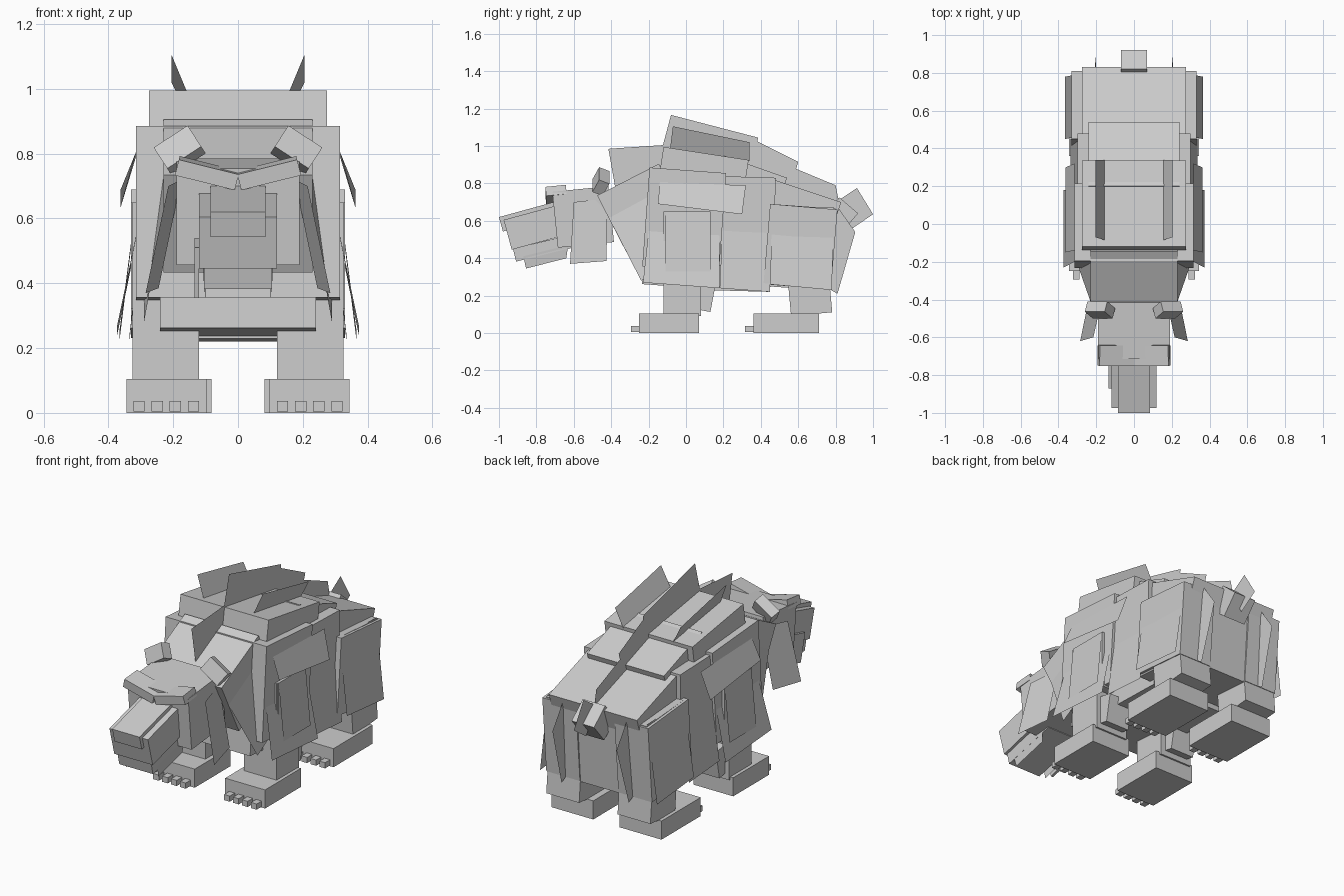
import bpy, bmesh
from math import radians
from mathutils import Vector, Matrix

cube = bpy.data.objects.get("Cube")
if cube:
    bpy.data.objects.remove(cube, do_unlink=True)

grey = bpy.data.materials.new("plain grey")
grey.use_nodes = True
COLOUR = (0.61, 0.61, 0.61, 1)
grey.diffuse_color = COLOUR
grey.node_tree.nodes["Principled BSDF"].inputs["Base Color"].default_value = COLOUR


def finish(name, bm):
    bmesh.ops.recalc_face_normals(bm, faces=bm.faces)
    mesh = bpy.data.meshes.new(name)
    bm.to_mesh(mesh)
    bm.free()
    mesh.materials.append(grey)
    ob = bpy.data.objects.new(name, mesh)
    bpy.context.collection.objects.link(ob)


def block(name, x0, x1, front, back, depth):
    """Box whose top edge runs from front to back (y, z), dropped square to it."""
    a, b = Vector(front), Vector(back)
    along = (b - a).normalized()
    down = Vector((along.y, -along.x)) * depth
    bm = bmesh.new()
    face = bm.faces.new([bm.verts.new((x0, p.x, p.y)) for p in (a, b, b + down, a + down)])
    out = bmesh.ops.extrude_face_region(bm, geom=[face])
    verts = [g for g in out["geom"] if isinstance(g, bmesh.types.BMVert)]
    bmesh.ops.translate(bm, verts=verts, vec=(x1 - x0, 0, 0))
    finish(name, bm)


def centre(name, half, front, back, depth):
    block(name, -half, half, front, back, depth)


def pair(name, x0, x1, front, back, depth):
    block("left_" + name, x0, x1, front, back, depth)
    block("right_" + name, -x1, -x0, front, back, depth)


def flap(name, corners, top_x=0, low_x=0, flare=0):
    """Thin fur sheet: two upper (y, z) corners, then two lower; flare widens its front edge."""
    sides = (("left_", 1), ("right_", -1)) if top_x else (("", 1),)
    for prefix, s in sides:
        bm = bmesh.new()
        xs = (top_x + flare, top_x, low_x, low_x + flare)
        bm.faces.new([bm.verts.new((s * x, y, z)) for x, (y, z) in zip(xs, corners)])
        finish(prefix + name, bm)


def tilted_pair(name, loc, size, pitch, roll):
    for prefix, s in (("left_", 1), ("right_", -1)):
        bm = bmesh.new()
        turn = Matrix.Rotation(radians(s * roll), 4, 'Y') @ Matrix.Rotation(radians(pitch), 4, 'X')
        mat = Matrix.Translation((s * loc[0], loc[1], loc[2])) @ turn @ Matrix.Diagonal((*size, 1))
        bmesh.ops.create_cube(bm, size=1, matrix=mat)
        finish(prefix + name, bm)


# Body
centre("shoulders", 0.315, (-0.195, 0.885), (0.215, 0.855), 0.53)
centre("chest", 0.24, (-0.19, 0.87), (0.215, 0.84), 0.61)
centre("middle", 0.3, (0.15, 0.84), (0.48, 0.83), 0.48)
centre("belly", 0.24, (0.1, 0.6), (0.46, 0.59), 0.37)
centre("hump", 0.275, (-0.12, 0.995), (0.335, 0.925), 0.2)
centre("back", 0.24, (0.2, 0.95), (0.54, 0.83), 0.2)
centre("rump", 0.275, (0.44, 0.83), (0.83, 0.7), 0.4)
centre("hips", 0.315, (0.45, 0.69), (0.8, 0.665), 0.44)

# Head and neck
centre("neck", 0.23, (-0.475, 0.735), (-0.145, 0.905), 0.34)
centre("head", 0.19, (-0.715, 0.755), (-0.415, 0.785), 0.3)
centre("snout", 0.12, (-0.975, 0.605), (-0.68, 0.685), 0.165)
centre("nose_bridge", 0.085, (-1.0, 0.62), (-0.69, 0.705), 0.08)
centre("jaw", 0.105, (-0.925, 0.45), (-0.6, 0.53), 0.07)
block("lip_tuft", -0.135, -0.12, (-0.87, 0.51), (-0.75, 0.54), 0.16)
tilted_pair("brow", (0.095, -0.695, 0.74), (0.19, 0.11, 0.05), 6, -14)
tilted_pair("ear", (0.18, -0.455, 0.81), (0.125, 0.06, 0.085), -25, 33)

# Legs, feet and toes
pair("front_leg", 0.12, 0.325, (-0.12, 0.65), (0.08, 0.65), 0.56)
pair("front_upper_leg", 0.13, 0.33, (-0.11, 0.65), (0.13, 0.65), 0.33)
pair("front_calf", 0.15, 0.3, (0.0, 0.3), (0.16, 0.27), 0.16)
pair("hind_upper_leg", 0.12, 0.33, (0.45, 0.69), (0.81, 0.66), 0.43)
pair("hind_leg", 0.12, 0.325, (0.54, 0.33), (0.76, 0.35), 0.24)
for part, y0, y1, x0 in (("front", -0.25, 0.07, 0.095), ("hind", 0.36, 0.71, 0.082)):
    pair(part + "_foot", x0, 0.344, (y0, 0.105), (y1, 0.105), 0.105)
    for i in range(4):
        x = 0.12 + i * 0.056
        pair(f"{part}_toe_{i + 1}", x, x + 0.035, (y0 - 0.045, 0.037), (y0 + 0.01, 0.037), 0.032)

# Tail
centre("tail", 0.07, (0.82, 0.725), (0.92, 0.64), 0.14)
flap("tail_fin", [(0.914, 0.775), (1.0, 0.635), (0.89, 0.56), (0.8, 0.7)])

# Fur along the spine
flap("neck_fin", [(-0.415, 0.985), (-0.12, 1.005), (-0.1, 0.78), (-0.37, 0.73)])
flap("hump_fin", [(-0.08, 1.166), (0.385, 1.045), (0.36, 0.88), (-0.13, 0.98)])
flap("back_fin", [(0.36, 1.035), (0.6, 0.915), (0.56, 0.78), (0.3, 0.9)])
flap("rump_fin", [(0.56, 0.89), (0.8, 0.79), (0.82, 0.69), (0.53, 0.76)])
flap("hump_side_fin", [(-0.07, 1.105), (0.34, 1.02), (0.34, 0.92), (-0.085, 0.985)], 0.205, 0.155)

# Fur hanging from the sides
flap("cheek_fur", [(-0.6, 0.7), (-0.42, 0.72), (-0.425, 0.385), (-0.62, 0.37)], 0.175, 0.245, 0.04)
flap("neck_fur", [(-0.44, 0.67), (-0.2, 0.8), (-0.12, 0.35), (-0.24, 0.28)], 0.22, 0.29)
flap("shoulder_fur", [(-0.14, 0.805), (0.32, 0.79), (0.3, 0.635), (-0.15, 0.69)], 0.315, 0.362)
flap("upper_leg_fur", [(-0.11, 0.65), (0.13, 0.65), (0.13, 0.33), (-0.11, 0.33)], 0.331, 0.362)
flap("foreleg_fur", [(-0.19, 0.64), (0.18, 0.62), (0.18, 0.24), (-0.23, 0.27)], 0.295, 0.373)
flap("flank_fur", [(0.2, 0.68), (0.45, 0.67), (0.45, 0.22), (0.18, 0.24)], 0.285, 0.335)
flap("hip_fur", [(0.46, 0.68), (0.79, 0.67), (0.78, 0.23), (0.45, 0.26)], 0.31, 0.365)
flap("rear_fur", [(0.8, 0.69), (0.905, 0.54), (0.81, 0.21), (0.74, 0.25)], 0.2, 0.21)
flap("chin_fur", [(-0.87, 0.41), (-0.63, 0.47), (-0.64, 0.4), (-0.855, 0.345)], 0.106, 0.1)
